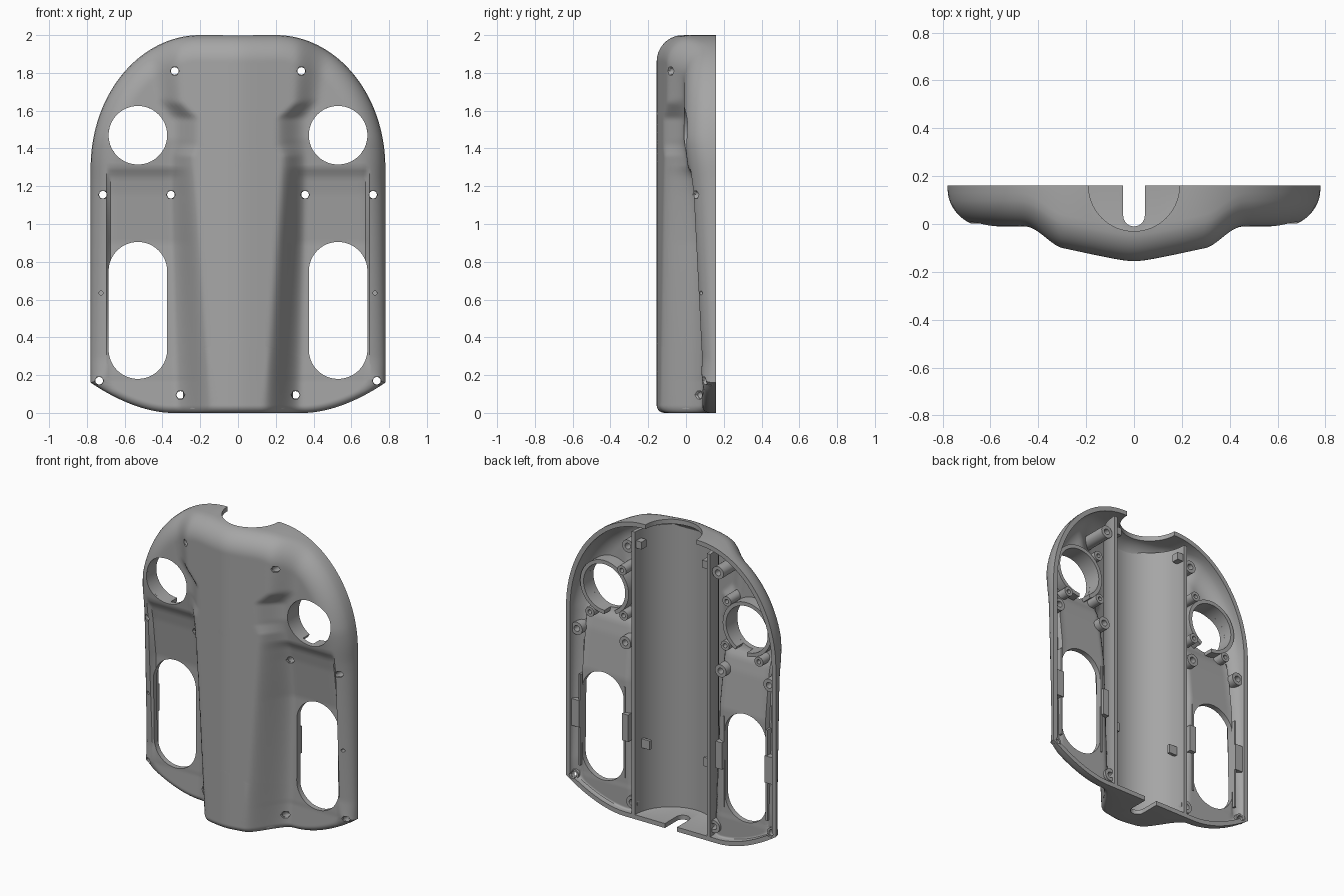
import bpy, bmesh, math
from math import sin, cos, pi, sqrt

BACK = 0.16
if "Cube" in bpy.data.objects:
    bpy.data.objects.remove(bpy.data.objects["Cube"])

grey = bpy.data.materials.new("plain_grey")
grey.use_nodes = True
GREY = (0.38, 0.38, 0.38, 1)
grey.diffuse_color = GREY
grey.node_tree.nodes["Principled BSDF"].inputs["Base Color"].default_value = GREY


def interp(v, pts):
    if v <= pts[0][0]:
        return pts[0][1]
    for (a, fa), (b, fb) in zip(pts, pts[1:]):
        if v <= b:
            return fa + (fb - fa) * (v - a) / (b - a)
    return pts[-1][1]


def smooth(t):
    t = max(0, min(1, t))
    return t * t * (3 - 2 * t)


def finish(name, bm, angle=30):
    bmesh.ops.remove_doubles(bm, verts=bm.verts, dist=1e-5)
    bmesh.ops.recalc_face_normals(bm, faces=bm.faces)
    me = bpy.data.meshes.new(name)
    bm.to_mesh(me)
    bm.free()
    ob = bpy.data.objects.new(name, me)
    bpy.context.collection.objects.link(ob)
    me.materials.append(grey)
    shade(ob, angle)
    return ob


def shade(ob, angle):
    bpy.ops.object.select_all(action='DESELECT')
    ob.select_set(True)
    bpy.context.view_layer.objects.active = ob
    bpy.ops.object.shade_smooth_by_angle(angle=math.radians(angle))


# Outline of the cover, right half from bottom centre to top centre
half = [(0.35 * i / 16, 0) for i in range(16)]
half += [(0.35 + 0.43 * i / 24, 0.16 * (i / 24) ** 1.8) for i in range(24)]
half += [(0.78, 0.16 + 1.14 * i / 60) for i in range(60)]
half += [(0.2 + 0.58 * cos(a), 1.3 + 0.7 * sin(a)) for a in [pi / 2 * i / 36 for i in range(36)]]
half += [(0.2 * (1 - i / 8), 2) for i in range(9)]
outline = half + [(-x, z) for x, z in half[-2:0:-1]]
count = len(outline)
normals = []
for i in range(count):
    (ax, az), (bx, bz) = outline[i - 1], outline[(i + 1) % count]
    length = math.hypot(bx - ax, bz - az)
    normals.append((-(bz - az) / length, (bx - ax) / length))


# Depth of the front face: central ridge, side wings, recessed panels
def base(x, z):
    x = abs(x)
    wing = interp(z, [(0, 0.08), (0.17, 0.085), (1.16, 0.03), (1.45, -0.01)])
    recess = interp(z, [(0.2, 0.005), (0.9, 0.045), (1.25, 0.02), (1.3, 0)])
    floor = wing + recess * (1 - smooth((x - 0.68) / 0.014))
    inner = interp(z, [(0, 0.13), (1.36, 0.23), (1.42, 0.2), (1.56, 0.2), (1.64, 0.29), (1.85, 0.3)])
    foot = interp(z, [(0, 0.34), (1.3, 0.37), (1.56, 0.37), (1.66, 0.44), (1.9, 0.48)])
    crest = -0.155 + 0.22 * (sqrt(x * x + 0.003) - 0.055)
    s = smooth((x - inner) / (foot - inner))
    return crest * (1 - s) + floor * s


# Rounded border added to the face depth
def depth(x, z, d, edge_z, wall=0.0):
    y = base(x, z) + wall
    r = interp(edge_z, [(0.1, 0.04), (0.28, 0.14)]) - wall * 0.8
    t = max(0, 1 - max(d, 0) / r)
    return min(BACK, y + min(r, BACK - y) * (1 - sqrt(1 - t * t)))


def surface(x, z):
    d, edge_z = min((math.hypot(x - a, z - b), b) for a, b in outline)
    return depth(x, z, d, edge_z)


# Shell: an outer and an inner skin joined along a flat rim
def skin(bm, inset, wall, rings=56):
    loops = []
    pts = [(x + n[0] * inset, z + n[1] * inset) for (x, z), n in zip(outline, normals)]
    loops.append([bm.verts.new((x, BACK, z)) for x, z in pts])
    for k in range(rings + 1):
        t = (k / rings) ** 1.3
        loop = []
        for (px, pz), (ox, oz), n in zip(pts, outline, normals):
            cz = max(0.4, min(1.3, oz))
            x, z = px * (1 - t), pz + (cz - pz) * t
            d = (x - px) * n[0] + (z - pz) * n[1]
            loop.append(bm.verts.new((x, depth(x, z, d, oz, wall), z)))
        loops.append(loop)
    for a, b in zip(loops, loops[1:]):
        bridge(bm, a, b)
    return loops[0]


def bridge(bm, a, b):
    for i in range(len(a)):
        j = (i + 1) % len(a)
        bm.faces.new((a[i], a[j], b[j], b[i]))


bm = bmesh.new()
bridge(bm, skin(bm, 0, 0), skin(bm, 0.03, 0.035))
shell = finish("front_cover_shell", bm)


# Prism from a flat profile; along y the profile is (x, z), along z it is (x, y)
def prism(bm, pts, lo, hi, axis='y'):
    def place(p, h):
        return (p[0], h, p[1]) if axis == 'y' else (p[0], p[1], h)
    a = [bm.verts.new(place(p, lo)) for p in pts]
    b = [bm.verts.new(place(p, hi)) for p in pts]
    bm.faces.new(a)
    bm.faces.new(b[::-1])
    bridge(bm, a, b)


def arc(cx, cy, r, a0=0, a1=2 * pi, n=48, closed=False):
    steps = n if not closed else n + 1
    return [(cx + r * cos(a0 + (a1 - a0) * i / n), cy + r * sin(a0 + (a1 - a0) * i / n)) for i in range(steps)]


def rect(x0, x1, y0, y1):
    return [(x0, y0), (x1, y0), (x1, y1), (x0, y1)]


SCREWS = [(0.335, 1.81), (0.355, 1.155), (0.715, 1.155), (0.735, 0.17), (0.305, 0.095)]

# Openings cut through the shell
bm = bmesh.new()
for s in (1, -1):
    prism(bm, arc(s * 0.53, 1.47, 0.155, n=64), -0.4, 0.4)
    slot = arc(s * 0.53, 0.75, 0.155, 0, pi, 32, True) + arc(s * 0.53, 0.335, 0.155, pi, 2 * pi, 32, True)
    prism(bm, slot, -0.4, 0.4)
    for x, z in SCREWS:
        prism(bm, arc(s * x, z, 0.024, n=6), -0.4, 0.4)
    prism(bm, arc(s * 0.725, 0.635, 0.011, n=16), -0.4, 0.4)
prism(bm, arc(0, BACK, 0.19, n=64), 1.88, 2.1, 'z')
prism(bm, arc(0, 0.035, 0.045, pi, 2 * pi, 24, True) + [(0.045, 0.3), (-0.045, 0.3)], -0.1, 0.1, 'z')
cutter = finish("opening_cutter", bm)
cutter.hide_render = True
mod = shell.modifiers.new("openings", 'BOOLEAN')
mod.operation = 'DIFFERENCE'
mod.solver = 'EXACT'
mod.object = cutter
bpy.context.view_layer.objects.active = shell
bpy.ops.object.modifier_apply(modifier=mod.name)
bpy.data.objects.remove(cutter)
shade(shell, 30)


# Tube standing on the inside of the shell, optionally with a gap
def tube(bm, cx, cz, ri, ro, back, a0=0.0, a1=2 * pi, n=24):
    rows = []
    for i in range(n + 1):
        a = a0 + (a1 - a0) * i / n
        row = []
        for r in (ri, ro):
            x, z = cx + r * cos(a), cz + r * sin(a)
            front = min(surface(x, z) + 0.012, back - 0.005)
            row.append((bm.verts.new((x, front, z)), bm.verts.new((x, back, z))))
        (f0, b0), (f1, b1) = row
        rows.append([f0, b0, b1, f1])
    for a, b in zip(rows, rows[1:]):
        bridge(bm, a, b)
    if a1 - a0 < 2 * pi - 0.01:
        bm.faces.new(rows[0])
        bm.faces.new(rows[-1])


def block(bm, s, x0, x1, z0, z1, back):
    front = max(surface(s * x, z) for x in (x0, x1) for z in (z0, z1)) + 0.012
    prism(bm, rect(s * x0, s * x1, z0, z1), min(front, back - 0.01), back)


for s, side in ((1, "left"), (-1, "right")):
    # Screw posts
    bm = bmesh.new()
    for x, z in SCREWS:
        tube(bm, s * x, z, 0.02, 0.033 if x > 0.73 else 0.042, 0.14)
    finish(side + "_screw_posts", bm)

    # Collar around the round opening, with its small posts
    bm = bmesh.new()
    gap = pi * 1.5 - s * 0.25
    tube(bm, s * 0.53, 1.47, 0.155, 0.18, 0.11, gap + 0.25, gap + 2 * pi - 0.25, 64)
    finish(side + "_round_collar", bm)
    bm = bmesh.new()
    for a in (2.3, 3.9, 5.2):
        tube(bm, s * (0.53 + 0.21 * cos(a)), 1.47 + 0.21 * sin(a), 0.014, 0.032, 0.125, n=20)
    finish(side + "_collar_posts", bm)

    # Mounting blocks and ribs beside the long opening
    for name, args in (("inner_block", (0.325, 0.372, 0.5, 0.68, 0.15)),
                       ("outer_block", (0.69, 0.745, 0.5, 0.68, 0.15)),
                       ("outer_rib", (0.69, 0.703, 0.24, 0.85, 0.14)),
                       ("inner_rib", (0.362, 0.373, 0.24, 0.85, 0.13))):
        bm = bmesh.new()
        block(bm, s, *args)
        finish(side + "_" + name, bm)

    # Small tabs inside the channel
    bm = bmesh.new()
    prism(bm, rect(s * 0.2, s * 0.275, 0.08, 0.1), 0.46, 0.52, 'z')
    prism(bm, rect(s * 0.225, s * 0.28, 0.1, 0.15), 1.82, 1.87, 'z')
    finish(side + "_channel_tabs", bm)

# Half-round central channel
bm = bmesh.new()
prism(bm, arc(0, BACK, 0.292, pi, 2 * pi, 48, True) + arc(0, BACK, 0.268, 2 * pi, pi, 48, True),
      0.02, 1.93, 'z')
finish("central_channel", bm)
